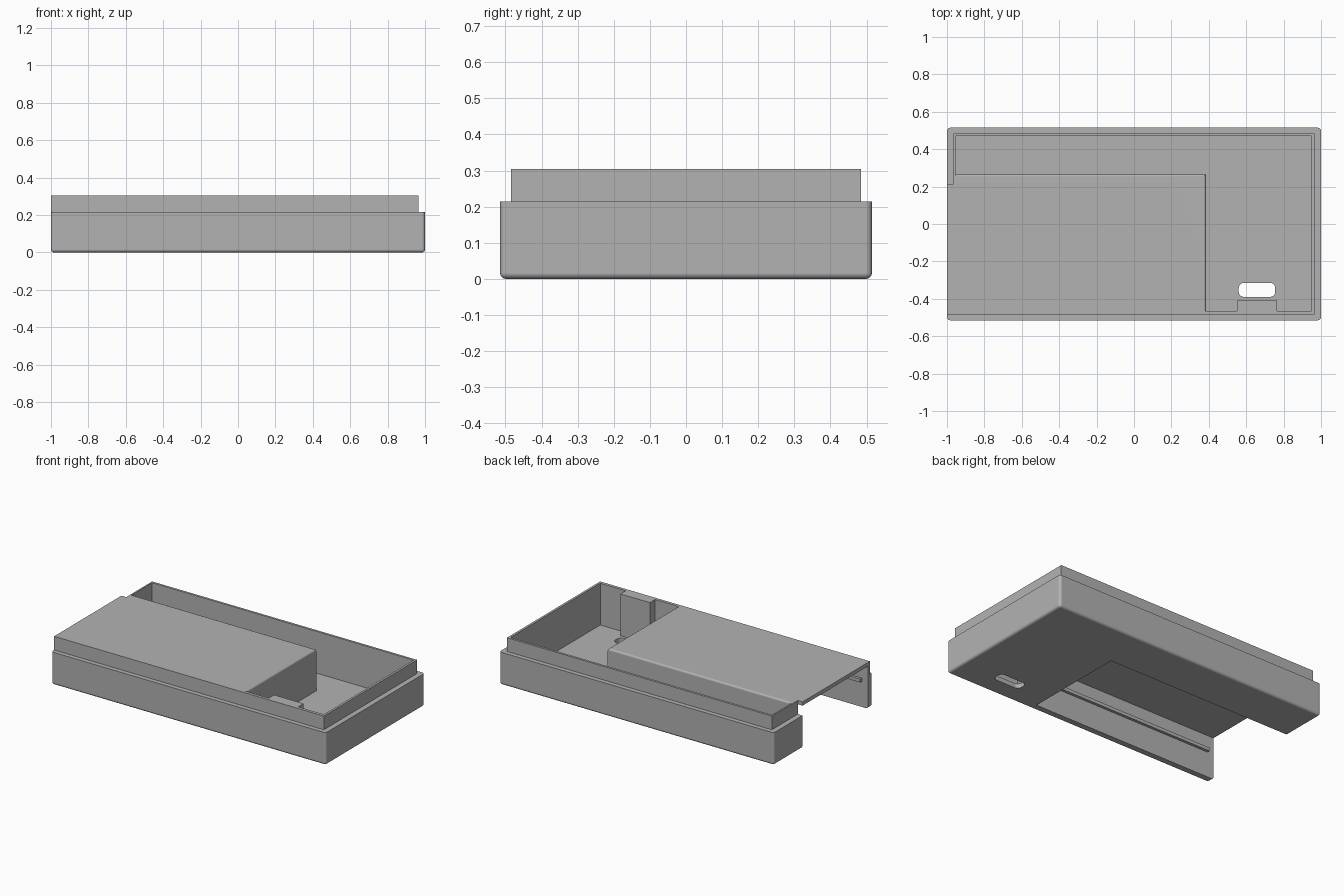
import bpy, bmesh

if "Cube" in bpy.data.objects:
    bpy.data.objects.remove(bpy.data.objects["Cube"])

grey = bpy.data.materials.new("plain_grey")
grey.diffuse_color = (0.45, 0.45, 0.45, 1)
grey.use_nodes = True
grey.node_tree.nodes["Principled BSDF"].inputs["Base Color"].default_value = grey.diffuse_color


def add_object(name, bm):
    bmesh.ops.recalc_face_normals(bm, faces=bm.faces)
    mesh = bpy.data.meshes.new(name)
    bm.to_mesh(mesh)
    bm.free()
    mesh.materials.append(grey)
    obj = bpy.data.objects.new(name, mesh)
    bpy.context.collection.objects.link(obj)
    return obj


def box(name, lo, hi, radius=0.0, pick=None):
    """Box between two corners; edges chosen by pick are rounded."""
    bm = bmesh.new()
    bmesh.ops.create_cube(bm, size=1)
    for v in bm.verts:
        for i in range(3):
            v.co[i] = hi[i] if v.co[i] > 0 else lo[i]
    if radius:
        edges = [e for e in bm.edges if pick(e)]
        bmesh.ops.bevel(bm, geom=edges, offset=radius, segments=4,
                        profile=0.5, affect='EDGES')
    return add_object(name, bm)


def combine(target, other, operation):
    mod = target.modifiers.new(operation.lower(), 'BOOLEAN')
    mod.operation = operation
    mod.solver = 'EXACT'
    mod.object = other
    bpy.context.view_layer.objects.active = target
    bpy.ops.object.modifier_apply(modifier=mod.name)
    bpy.data.objects.remove(other, do_unlink=True)


def is_vertical(e):
    return abs(e.verts[0].co.z - e.verts[1].co.z) > 1e-4


# Outer shell with rounded bottom and corners
BASE_TOP, TOP = 0.215, 0.305
body = box("case_body", (-1, -0.515, 0), (1, 0.515, BASE_TOP), 0.017,
           lambda e: min(v.co.z for v in e.verts) < 0.1)

# Raised inner lip, and the plateau that runs out to the open left end
combine(body, box("lip", (-0.965, -0.485, 0.1), (0.965, 0.485, TOP)), 'UNION')
combine(body, box("plateau", (-1, -0.485, 0.1), (0.2, 0.215, TOP)), 'UNION')

# L-shaped tray, with a notch leaving the front post and a rounded plateau rim
outline = [(-0.955, 0.265), (0.385, 0.265), (0.385, -0.465), (0.55, -0.465),
           (0.55, -0.41), (0.765, -0.41), (0.765, -0.465), (0.95, -0.465),
           (0.95, 0.47), (-0.955, 0.47)]
levels = [(0.03, 0), (0.292, 0), (0.299, 0.002), (0.303, 0.006), (0.306, 0.013)]
bm = bmesh.new()
rings = []
for z, grow in levels:
    rings.append([bm.verts.new((x - grow if x == 0.385 else x,
                                y - grow if y == 0.265 else y, z))
                  for x, y in outline])
n = len(outline)
for a, b in zip(rings, rings[1:]):
    for i in range(n):
        j = (i + 1) % n
        bm.faces.new((a[i], a[j], b[j], b[i]))
bm.faces.new(rings[0][::-1])
bm.faces.new(rings[-1])
combine(body, add_object("tray_cutter", bm), 'DIFFERENCE')

# Compartment under the plateau, open below and to the left
combine(body, box("compartment_cutter", (-1.1, -0.465, -0.1),
                  (0.357, 0.215, 0.28)), 'DIFFERENCE')

# Rounded slot through the tray floor
combine(body, box("slot_cutter", (0.56, -0.39, -0.1), (0.755, -0.315, 0.1),
                  0.027, is_vertical), 'DIFFERENCE')

# Guide rail on the inside of the front wall
rail = box("guide_rail", (-0.955, -0.475, 0.168), (0.357, -0.447, 0.19))

# Smooth the rounded edges, keep the flat faces flat
bpy.ops.object.select_all(action='DESELECT')
body.select_set(True)
bpy.context.view_layer.objects.active = body
bpy.ops.object.shade_smooth_by_angle()
weighted = body.modifiers.new("flat_faces", 'WEIGHTED_NORMAL')
weighted.keep_sharp = True
